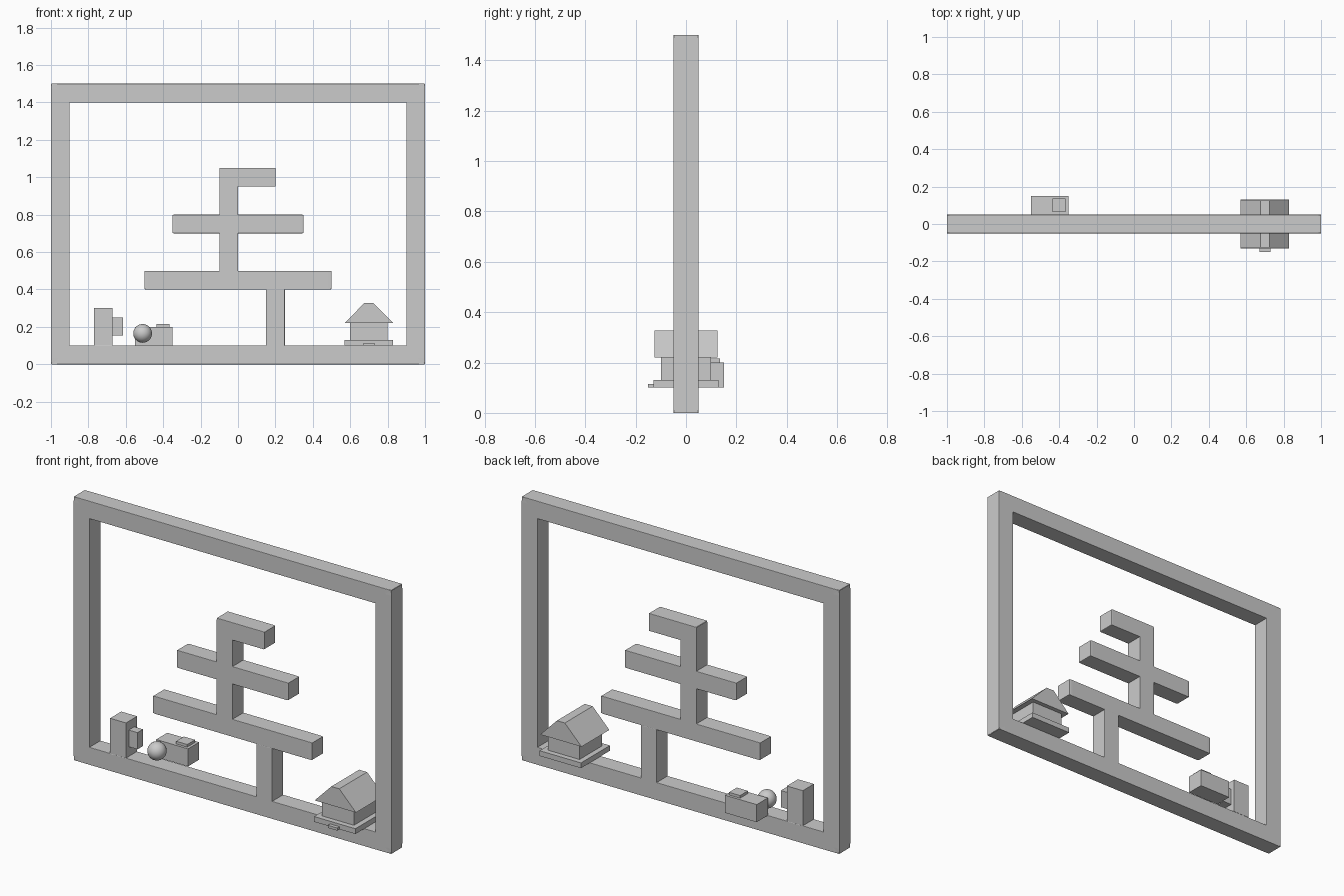
import bpy, bmesh, math
from mathutils import Vector

cube = bpy.data.objects.get("Cube")
if cube:
    bpy.data.objects.remove(cube, do_unlink=True)

GREY = (0.6, 0.6, 0.6, 1)
grey = bpy.data.materials.new("plain grey")
grey.use_nodes = True
grey.diffuse_color = GREY
grey.node_tree.nodes["Principled BSDF"].inputs["Base Color"].default_value = GREY


def add_object(name, bm):
    mesh = bpy.data.meshes.new(name)
    bm.to_mesh(mesh)
    bm.free()
    mesh.materials.append(grey)
    ob = bpy.data.objects.new(name, mesh)
    bpy.context.collection.objects.link(ob)
    return ob


def box(name, xs, ys, zs, bevel=0):
    """Box between limits; the bevel is a fraction of each side, so ends taper."""
    bm = bmesh.new()
    bmesh.ops.create_cube(bm, size=1)
    if bevel:
        bmesh.ops.bevel(bm, geom=bm.edges[:], offset=bevel, segments=2,
                        profile=0.5, affect='EDGES')
    limits = (xs, ys, zs)
    bmesh.ops.scale(bm, verts=bm.verts, vec=Vector([b - a for a, b in limits]))
    bmesh.ops.translate(bm, verts=bm.verts, vec=Vector([(a + b) / 2 for a, b in limits]))
    return add_object(name, bm)


def bar(name, xs, zs):
    return box(name, xs, (-0.05, 0.05), zs, bevel=0.02)


# Square frame
bar("frame_bottom", (-1, 1), (0, 0.1))
bar("frame_top", (-1, 1), (1.4, 1.5))
bar("frame_right", (-1, -0.9), (0, 1.5))
bar("frame_left", (0.9, 1), (0, 1.5))

# Tree made of bars
bar("tree_trunk", (0.15, 0.25), (0.09, 0.405))
bar("tree_low_branch", (-0.5, 0.5), (0.4, 0.5))
bar("tree_post", (-0.1, 0), (0.45, 1.05))
bar("tree_middle_branch", (-0.35, 0.35), (0.7, 0.8))
bar("tree_top_branch", (-0.1, 0.2), (0.95, 1.05))

# Upright block with a side knob
box("upright_block", (-0.77, -0.67), (-0.05, 0.05), (0.1, 0.3))
box("block_knob", (-0.675, -0.615), (-0.025, 0.025), (0.155, 0.25))

# Low box with a small lid, behind the frame
box("low_box", (-0.55, -0.35), (0.05, 0.15), (0.1, 0.2))
box("low_box_lid", (-0.435, -0.365), (0.065, 0.135), (0.2, 0.215))

# Ball
bm = bmesh.new()
bmesh.ops.create_uvsphere(bm, u_segments=32, v_segments=16, radius=0.05)
for f in bm.faces:
    f.smooth = True
ball = add_object("ball", bm)
ball.location = (-0.51, 0, 0.165)

# House
box("house_base", (0.57, 0.83), (-0.13, 0.13), (0.1, 0.13))
box("house_walls", (0.6, 0.8), (-0.1, 0.1), (0.13, 0.22))
box("house_step", (0.67, 0.73), (-0.15, -0.13), (0.1, 0.115))

# Roof: gable profile with a narrow flat ridge, extruded along y
bm = bmesh.new()
profile = [(0.57, 0.22), (0.83, 0.22), (0.725, 0.327), (0.675, 0.327)]
face = bm.faces.new([bm.verts.new((x, -0.125, z)) for x, z in profile])
ext = bmesh.ops.extrude_face_region(bm, geom=[face])
bmesh.ops.translate(bm, vec=(0, 0.25, 0),
                    verts=[v for v in ext["geom"] if isinstance(v, bmesh.types.BMVert)])
bmesh.ops.recalc_face_normals(bm, faces=bm.faces)
add_object("house_roof", bm)
